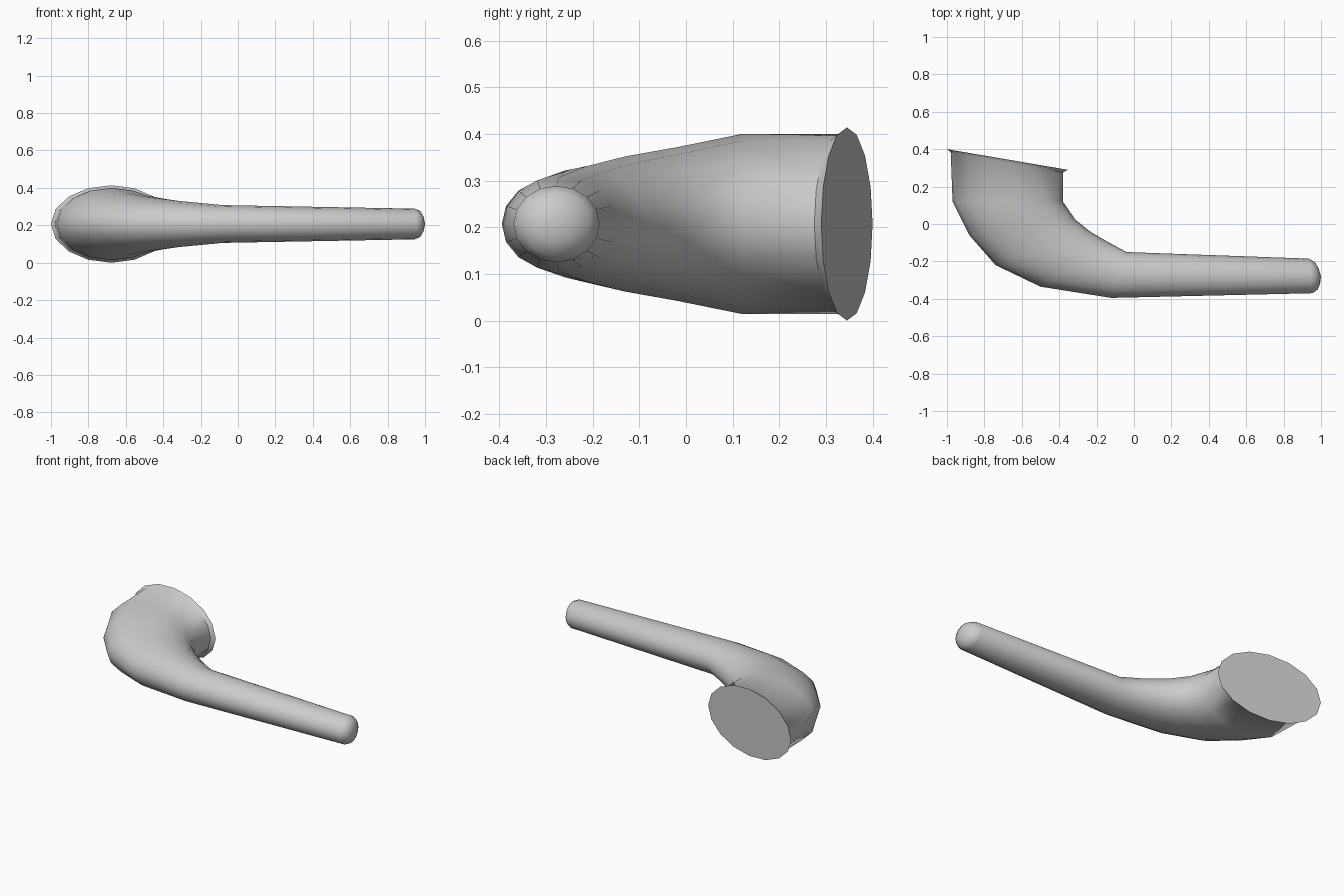
import bpy, bmesh, math
from mathutils import Vector

if "Cube" in bpy.data.objects:
    bpy.data.objects.remove(bpy.data.objects["Cube"])

SIDES = 16
MID_Z = 0.207

# Cross-sections from bowl rim to stem tip:
# outer bend point (x, y), inner bend point (x, y), half height
SECTIONS = [
    ((-1.00, 0.40), (-0.355, 0.29), 0.207),
    ((-0.98, 0.385), (-0.38, 0.275), 0.193),
    ((-0.97, 0.12), (-0.38, 0.12), 0.193),
    ((-0.88, -0.06), (-0.315, 0.025), 0.165),
    ((-0.74, -0.22), (-0.235, -0.04), 0.145),
    ((-0.50, -0.335), (-0.15, -0.09), 0.124),
    ((-0.12, -0.395), (-0.04, -0.15), 0.101),
    ((0.955, -0.37), (0.935, -0.185), 0.082),
    ((0.982, -0.35), (0.968, -0.205), 0.069),
    ((0.995, -0.32), (0.988, -0.24), 0.04),
]


def add_ring(bm, outer, inner, half_z):
    o, i = Vector((*outer, MID_Z)), Vector((*inner, MID_Z))
    mid, axis = (o + i) / 2, (o - i) / 2
    ring = []
    for k in range(SIDES):
        a = 2 * math.pi * k / SIDES
        ring.append(bm.verts.new(mid + axis * math.cos(a) + Vector((0, 0, half_z * math.sin(a)))))
    return ring


# Curved bowl and stem, lofted through the sections
bm = bmesh.new()
rings = [add_ring(bm, *s) for s in SECTIONS]
for a, b in zip(rings, rings[1:]):
    for k in range(SIDES):
        n = (k + 1) % SIDES
        bm.faces.new((a[k], a[n], b[n], b[k]))

# Flat closing face at the rim and rounded stem tip
bm.faces.new(rings[0])
tip = bm.verts.new((1.0, -0.28, MID_Z))
for k in range(SIDES):
    bm.faces.new((rings[-1][k], rings[-1][(k + 1) % SIDES], tip))
bmesh.ops.recalc_face_normals(bm, faces=bm.faces[:])

mesh = bpy.data.meshes.new("pipe")
bm.to_mesh(mesh)
bm.free()
pipe = bpy.data.objects.new("pipe", mesh)
bpy.context.collection.objects.link(pipe)

# Smooth body, crisp rim
bpy.context.view_layer.objects.active = pipe
pipe.select_set(True)
bpy.ops.object.shade_smooth_by_angle(angle=math.radians(50))
